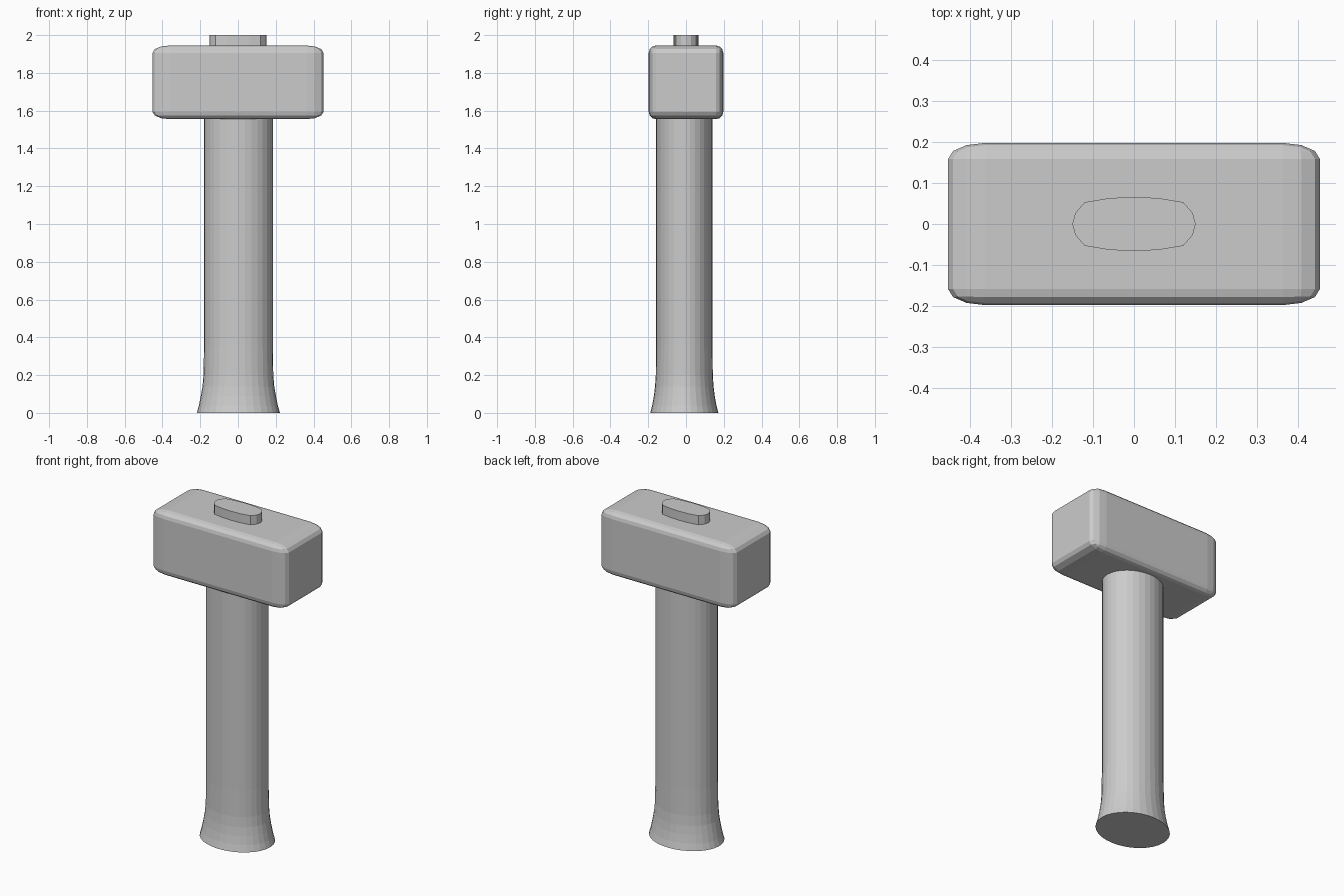
import bpy, bmesh, math

if "Cube" in bpy.data.objects:
    bpy.data.objects.remove(bpy.data.objects["Cube"])


def make_object(name, bm, angle=None):
    bmesh.ops.recalc_face_normals(bm, faces=bm.faces)
    mesh = bpy.data.meshes.new(name)
    bm.to_mesh(mesh)
    bm.free()
    obj = bpy.data.objects.new(name, mesh)
    bpy.context.collection.objects.link(obj)
    if angle:
        bpy.ops.object.select_all(action='DESELECT')
        obj.select_set(True)
        bpy.context.view_layer.objects.active = obj
        bpy.ops.object.shade_smooth_by_angle(angle=math.radians(angle))
    return obj


def loft(name, rings, angle=None):
    """Skin a stack of equal-length point rings and cap both ends."""
    bm = bmesh.new()
    loops = [[bm.verts.new(p) for p in ring] for ring in rings]
    n = len(loops[0])
    for a, b in zip(loops, loops[1:]):
        for i in range(n):
            j = (i + 1) % n
            bm.faces.new((a[i], a[j], b[j], b[i]))
    bm.faces.new(loops[0][::-1])
    bm.faces.new(loops[-1])
    return make_object(name, bm, angle)


def oval(rx, ry, z, cx=0.0, cy=0.0, n=32):
    return [(cx + rx * math.cos(2 * math.pi * i / n),
             cy + ry * math.sin(2 * math.pi * i / n), z) for i in range(n)]


# Head: evenly bevelled cube stretched into a block
bm = bmesh.new()
bmesh.ops.create_cube(bm, size=1)
bmesh.ops.bevel(bm, geom=bm.edges[:], offset=0.1, segments=3,
                profile=0.5, affect='EDGES')
bmesh.ops.scale(bm, vec=(0.906, 0.395, 0.39), verts=bm.verts)
bmesh.ops.translate(bm, vec=(0, 0, 1.75), verts=bm.verts)
make_object("hammer_head", bm)

# Handle: oval shaft flaring at the foot
profile = [(0.0, 0.220, 0.180), (0.04, 0.209, 0.170), (0.09, 0.199, 0.161),
           (0.14, 0.190, 0.155), (0.20, 0.185, 0.151), (0.36, 0.182, 0.149),
           (1.60, 0.182, 0.149)]
loft("handle", [oval(rx, ry, z, 0.002, -0.009) for z, rx, ry in profile])

# Handle end poking out through the top of the head
half = [(0.15, 0.0), (0.143, 0.027), (0.12, 0.053), (0.06, 0.063), (0.0, 0.066)]
quarter2 = [(-x, y) for x, y in half[-2::-1]]
outline = half + quarter2
outline += [(-x, -y) for x, y in outline[1:-1]]
loft("handle_tip", [[(x, y, z) for x, y in outline] for z in (1.9, 2.0)])
